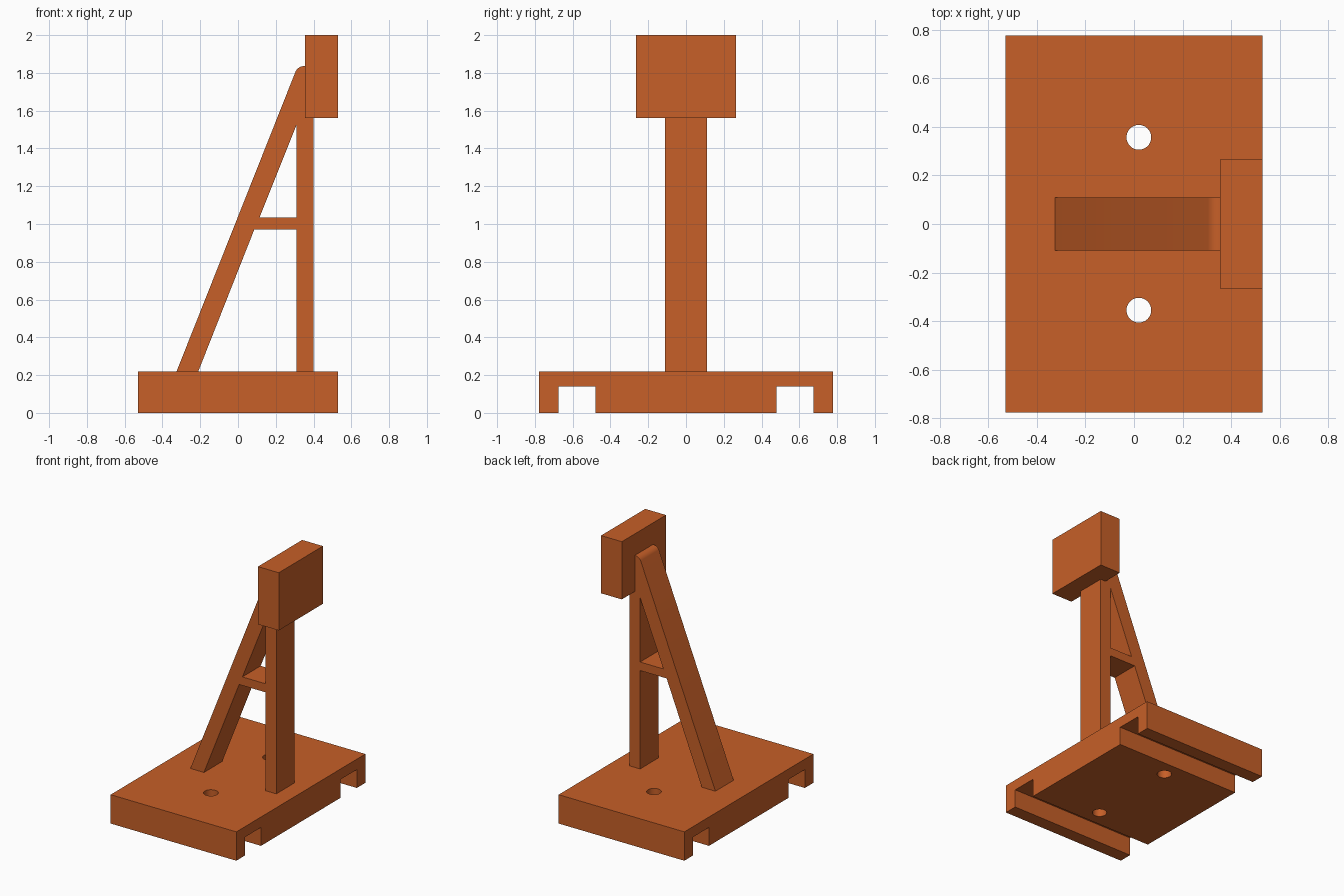
import bpy, bmesh
from math import radians, sin, cos

if "Cube" in bpy.data.objects:
    bpy.data.objects.remove(bpy.data.objects["Cube"])

orange = bpy.data.materials.new("orange")
orange.diffuse_color = (0.57, 0.115, 0.021, 1)
orange.use_nodes = True
orange.node_tree.nodes["Principled BSDF"].inputs["Base Color"].default_value = orange.diffuse_color


def extrude_profile(name, loops, half_depth, rotation):
    """Fill closed 2D loops (inner loops become openings), extrude and make a clean mesh."""
    curve = bpy.data.curves.new(name, 'CURVE')
    curve.dimensions, curve.fill_mode, curve.extrude = '2D', 'BOTH', half_depth
    for loop in loops:
        spline = curve.splines.new('POLY')
        spline.points.add(len(loop) - 1)
        for point, (u, v) in zip(spline.points, loop):
            point.co = (u, v, 0, 1)
        spline.use_cyclic_u = True
    obj = bpy.data.objects.new(name, curve)
    bpy.context.collection.objects.link(obj)
    obj.rotation_euler = rotation
    bpy.ops.object.select_all(action='DESELECT')
    obj.select_set(True)
    bpy.context.view_layer.objects.active = obj
    bpy.ops.object.convert(target='MESH')
    obj = bpy.context.object
    bpy.ops.object.transform_apply(location=False, rotation=True, scale=False)
    bm = bmesh.new()
    bm.from_mesh(obj.data)
    bmesh.ops.remove_doubles(bm, verts=bm.verts, dist=1e-4)
    bmesh.ops.dissolve_limit(bm, angle_limit=radians(0.5), verts=bm.verts, edges=bm.edges)
    bmesh.ops.recalc_face_normals(bm, faces=bm.faces)
    bm.to_mesh(obj.data)
    bm.free()
    obj.data.materials.clear()
    obj.data.materials.append(orange)
    return obj


# Base plate: cross-section with two rail grooves, mirrored and run along x
half = [(0.48, 0), (0.48, 0.14), (0.675, 0.14), (0.675, 0), (0.777, 0), (0.777, 0.22)]
section = half + [(-y, z) for y, z in reversed(half)]
base = extrude_profile("base_plate", [section], 0.53, (radians(90), 0, radians(90)))

# Two bolt holes through the plate
for y in (-0.355, 0.357):
    bpy.ops.mesh.primitive_cylinder_add(vertices=48, radius=0.051, depth=0.6, location=(0.02, y, 0.1))
    cutter = bpy.context.object
    cutter.name = "bolt_hole_cutter"
    cutter.hide_render = True
    cut = base.modifiers.new("bolt_hole", 'BOOLEAN')
    cut.operation, cut.object, cut.solver = 'DIFFERENCE', cutter, 'EXACT'
    bpy.context.view_layer.objects.active = base
    bpy.ops.object.modifier_apply(modifier=cut.name)
    bpy.data.objects.remove(cutter)

# Support frame: post, leaning strut with rounded top, and crossbar in one outline
rounded_top = [(0.35 + 0.05 * cos(radians(a)), 1.786 + 0.05 * sin(radians(a)))
               for a in range(90, 159, 8)]
outline = [(0.40, 0.2), (0.40, 1.836)] + rounded_top + [
    (-0.333, 0.2), (-0.218, 0.2), (0.086, 0.97), (0.31, 0.97), (0.31, 0.2)]
upper_opening = [(0.114, 1.035), (0.31, 1.035), (0.31, 1.525)]
frame = extrude_profile("support_frame", [outline, upper_opening], 0.11, (radians(90), 0, 0))

# Head block on top of the post
bpy.ops.mesh.primitive_cube_add(size=1, location=(0.4425, 0, 1.78))
head = bpy.context.object
head.name = "head_block"
head.scale = (0.175, 0.532, 0.44)
head.data.materials.append(orange)

# Smooth the hole walls and rounded strut top, keep edges sharp
bpy.ops.object.select_all(action='DESELECT')
for obj in (base, frame):
    obj.select_set(True)
bpy.context.view_layer.objects.active = base
bpy.ops.object.shade_smooth_by_angle(angle=radians(30))
